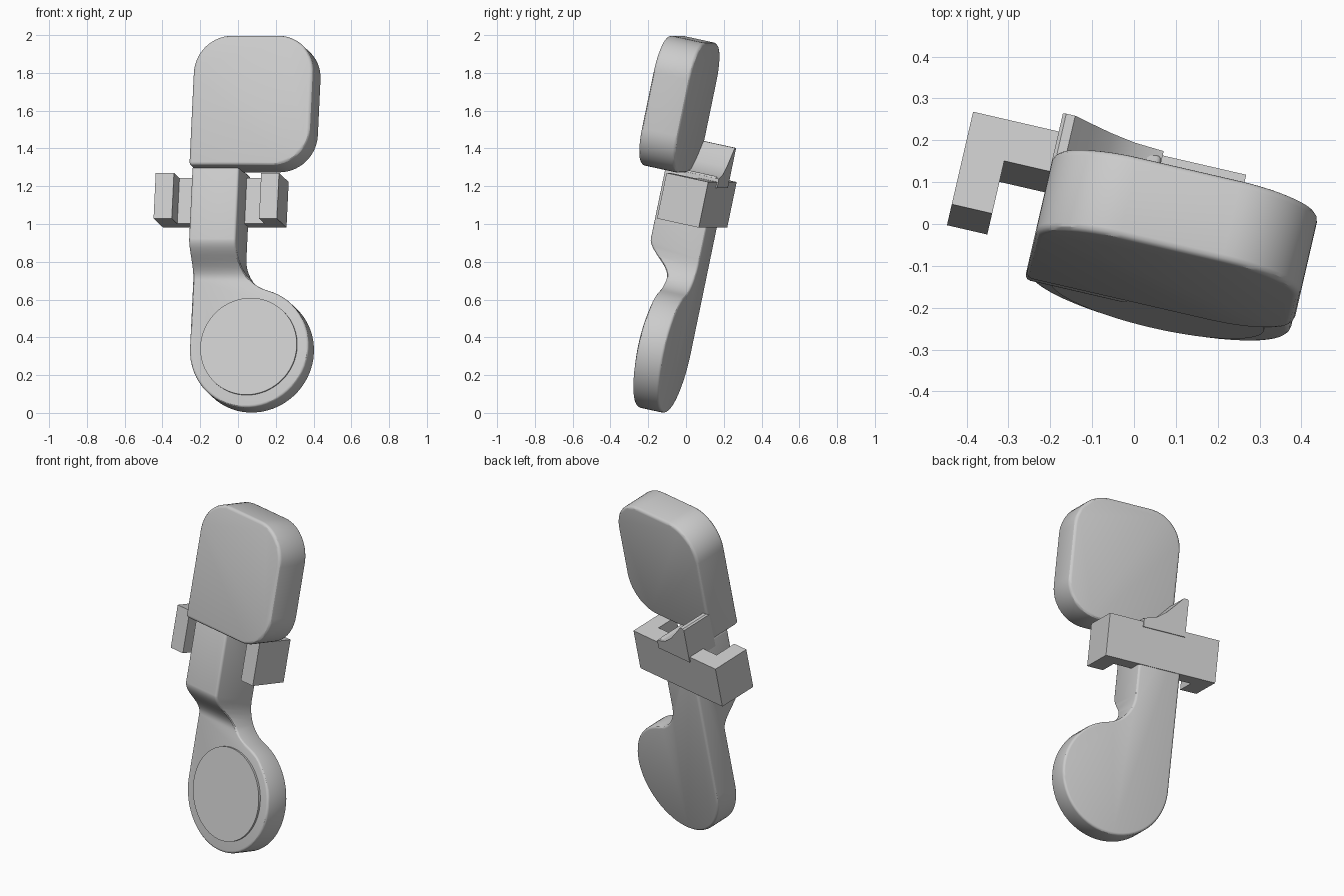
import bpy, bmesh
from math import radians, sin, cos, pi, atan2, sqrt
from mathutils import Matrix, Vector

if "Cube" in bpy.data.objects:
    bpy.data.objects.remove(bpy.data.objects["Cube"])

grey = bpy.data.materials.new("plain grey")
grey.use_nodes = True
tone = (0.6, 0.6, 0.6, 1)
grey.diffuse_color = tone
grey.node_tree.nodes["Principled BSDF"].inputs["Base Color"].default_value = tone

# The whole assembly leans back and is turned slightly
TILT = Matrix.Rotation(radians(-13), 4, "Z") @ Matrix.Rotation(radians(-12), 4, "X")


def arc(cx, cz, r, a0, a1, n):
    """Points on an arc, angles in radians."""
    return [(cx + r * cos(a0 + (a1 - a0) * i / n), cz + r * sin(a0 + (a1 - a0) * i / n))
            for i in range(n + 1)]


def prism(name, pts, lo, hi, axis="y"):
    """Extrude an outline along depth (y), width (x) or height (z)."""
    place = {"y": lambda a, b, d: (a, d, b),
             "x": lambda a, b, d: (d, a, b),
             "z": lambda a, b, d: (a, b, d)}[axis]
    bm = bmesh.new()
    face = bm.faces.new([bm.verts.new(place(a, b, lo)) for a, b in pts])
    moved = bmesh.ops.extrude_face_region(bm, geom=[face])["geom"]
    shift = Vector(place(0, 0, hi - lo))
    bmesh.ops.translate(bm, vec=shift, verts=[v for v in moved if isinstance(v, bmesh.types.BMVert)])
    bmesh.ops.recalc_face_normals(bm, faces=bm.faces)
    mesh = bpy.data.meshes.new(name)
    bm.to_mesh(mesh)
    bm.free()
    mesh.materials.append(grey)
    obj = bpy.data.objects.new(name, mesh)
    bpy.context.collection.objects.link(obj)
    obj.matrix_world = TILT
    return obj


def finish(obj, bevel=0.0):
    """Round the edges, apply the modifiers and smooth the curved faces."""
    if bevel:
        mod = obj.modifiers.new("rounded edges", "BEVEL")
        mod.width, mod.segments = bevel, 3
        mod.limit_method, mod.angle_limit = "ANGLE", radians(40)
        mod.use_clamp_overlap = False
    bpy.context.view_layer.update()
    graph = bpy.context.evaluated_depsgraph_get()
    obj.modifiers.update() if hasattr(obj.modifiers, "update") else None
    mesh = bpy.data.meshes.new_from_object(obj.evaluated_get(graph))
    obj.modifiers.clear()
    obj.data = mesh
    bpy.ops.object.select_all(action="DESELECT")
    obj.select_set(True)
    bpy.context.view_layer.objects.active = obj
    bpy.ops.object.shade_smooth_by_angle(angle=radians(30))


LEFT, ARM, RIGHT = -0.225, 0.03, 0.425

# Upper pad: three rounded corners, one square corner
r, low, high = 0.2, 1.245, 1.948
pad = [(LEFT, low)]
pad += arc(RIGHT - r, low + r, r, -pi / 2, 0, 14)
pad += arc(RIGHT - r, high - r, r, 0, pi / 2, 14)
pad += arc(LEFT + r, high - r, r, pi / 2, pi, 14)
finish(prism("upper_pad", pad, -0.455, -0.25), 0.018)

# Arm and round foot: outline with a fillet between the stem and the disc
cx, cz, R, f = 0.098, 0.303, 0.323, 0.2
fx = ARM + f
fz = cz + sqrt((R + f) ** 2 - (fx - cx) ** 2)
join = atan2(fz - cz, fx - cx)
outline = arc(cx, cz, R, -pi, join, 44)
outline += arc(fx, fz, f, join + 3 * pi - 2 * pi, pi, 10)[1:]
outline += [(ARM, 1.26), (LEFT, 1.26)]
arm = prism("arm_and_foot", outline, -0.375, -0.088)

# Side profile: thin foot, swelling smoothly into the thick arm
side = [(-0.05, -0.1), (-0.05, 1.4), (-0.45, 1.4), (-0.45, 0.9)]
side = [(-0.05, -0.1), (-0.05, 1.4), (-0.376, 1.4)]
for i in range(13):
    t = i / 12
    side.append((-0.3055 - 0.0705 * cos(pi * t), 0.87 - 0.2 * t))
side.append((-0.235, -0.1))
cutter = prism("profile_helper", side, -0.5, 0.7, "x")
cutter.hide_render = True
cut = arm.modifiers.new("side profile", "BOOLEAN")
cut.operation, cut.solver, cut.object = "INTERSECT", "EXACT", cutter
finish(arm, 0.014)
bpy.data.objects.remove(cutter)

# Raised round plate on the foot
finish(prism("foot_disc", arc(cx, 0.308, 0.262, 0, 2 * pi * 63 / 64, 63), -0.247, -0.2))

# Curved wedge behind the pad
wedge = [(LEFT, 1.2), (LEFT, 1.41), (-0.217, 1.418), (-0.195, 1.418), (-0.15, 1.368),
         (-0.1, 1.315), (-0.04, 1.27), (ARM, 1.25), (ARM, 1.2)]
finish(prism("back_wedge", wedge, -0.27, -0.076))

# U-shaped clip around the arm
clip = [(-0.435, -0.083), (0.235, -0.083), (0.235, -0.315), (0.138, -0.315),
        (0.138, -0.183), (-0.336, -0.183), (-0.336, -0.315), (-0.435, -0.315)]
finish(prism("clip", clip, 0.985, 1.232, "z"))
